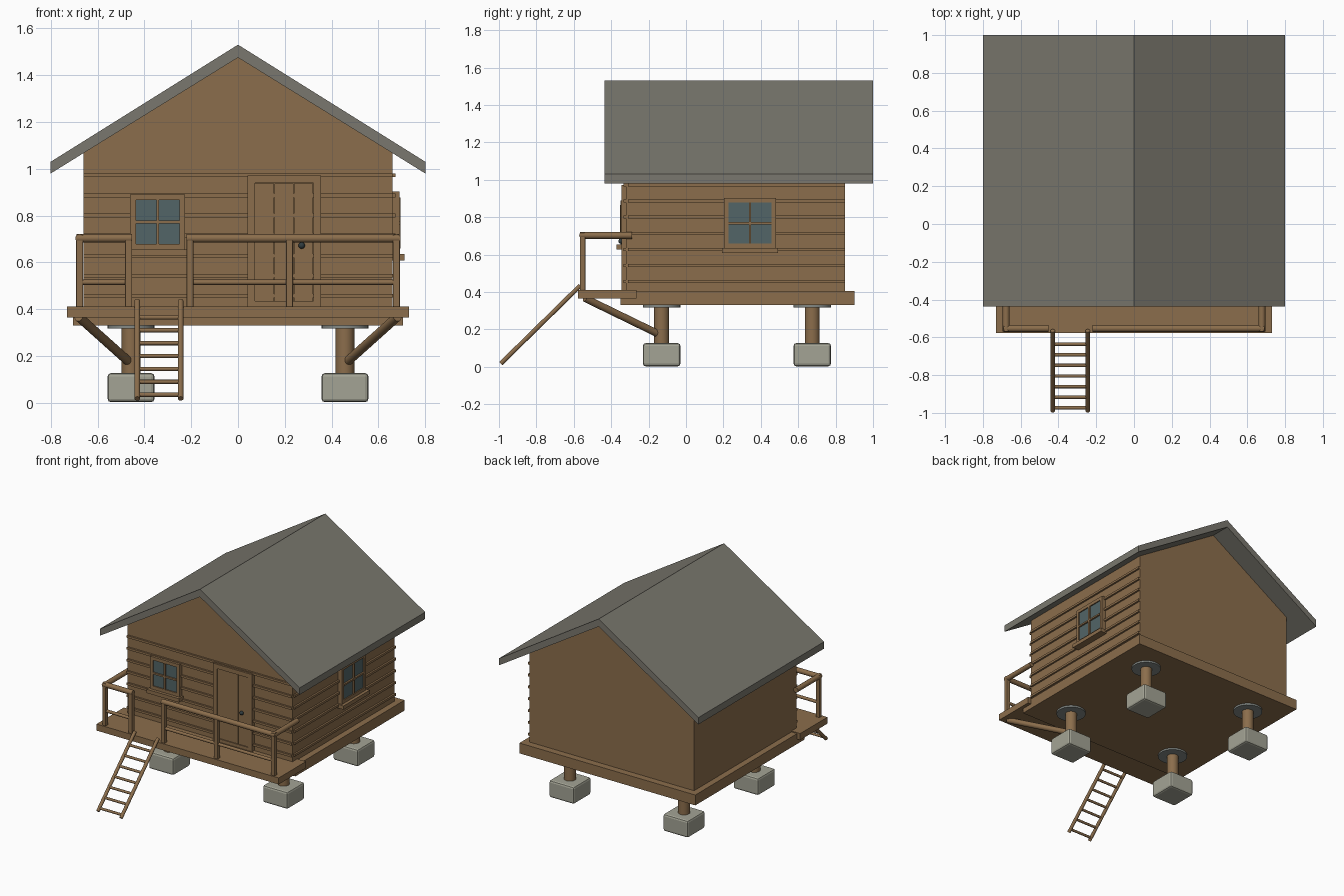
import bpy, math
from mathutils import Vector

if "Cube" in bpy.data.objects:
    bpy.data.objects.remove(bpy.data.objects["Cube"])


def material(name, r, g, b):
    m = bpy.data.materials.new(name)
    m.use_nodes = True
    m.diffuse_color = (r, g, b, 1)
    m.node_tree.nodes["Principled BSDF"].inputs["Base Color"].default_value = (r, g, b, 1)
    return m


WOOD = material("brown wood", 0.26, 0.155, 0.072)
ROOF = material("grey roofing", 0.195, 0.187, 0.156)
STONE = material("pale concrete", 0.37, 0.37, 0.30)
GLASS = material("blue grey glass", 0.085, 0.13, 0.135)
METAL = material("grey metal", 0.23, 0.25, 0.235)
DARK = material("dark metal", 0.03, 0.045, 0.05)


def box(name, x, y, z, mat=WOOD, bevel=0):
    """Box from (min, max) pairs on each axis."""
    bpy.ops.mesh.primitive_cube_add(size=1)
    ob = bpy.context.object
    ob.name = name
    ob.location = [(a + b) / 2 for a, b in (x, y, z)]
    for v in ob.data.vertices:
        v.co = [c * (b - a) for c, (a, b) in zip(v.co, (x, y, z))]
    ob.data.materials.append(mat)
    if bevel:
        mod = ob.modifiers.new("soft edges", "BEVEL")
        mod.width = bevel
        mod.segments = 2
    return ob


def rod(name, a, b, r, mat=WOOD, sides=16):
    """Round bar between two points."""
    a, b = Vector(a), Vector(b)
    bpy.ops.mesh.primitive_cylinder_add(vertices=sides, radius=r, depth=(b - a).length,
                                        location=(a + b) / 2)
    ob = bpy.context.object
    ob.name = name
    ob.rotation_euler = (b - a).to_track_quat("Z", "Y").to_euler()
    ob.data.materials.append(mat)
    bpy.ops.object.shade_smooth_by_angle(angle=math.radians(40))
    return ob


def prism(name, profile, y0, y1, mat):
    """Extrude an x-z outline along y."""
    n = len(profile)
    verts = [(x, y, z) for y in (y0, y1) for x, z in profile]
    faces = [list(range(n)), list(range(2 * n - 1, n - 1, -1))]
    faces += [[i, i + n, (i + 1) % n + n, (i + 1) % n] for i in range(n)]
    me = bpy.data.meshes.new(name)
    me.from_pydata(verts, [], faces)
    me.materials.append(mat)
    ob = bpy.data.objects.new(name, me)
    bpy.context.collection.objects.link(ob)
    return ob


# House body and roof
FRONT, BACK, SIDE = -0.32, 0.85, 0.66
prism("cabin_walls", [(-SIDE, 0.4), (SIDE, 0.4), (SIDE, 1.068), (0, 1.477), (-SIDE, 1.068)],
      FRONT, BACK, WOOD)
prism("roof", [(-0.8, 0.98), (0, 1.475), (0.8, 0.98), (0.8, 1.03), (0, 1.53), (-0.8, 1.03)],
      -0.437, 1.0, ROOF)

# Floor and porch deck
box("floor", (-0.705, 0.705), (-0.35, 0.9), (0.33, 0.405))
box("porch_deck", (-0.73, 0.73), (-0.577, -0.265), (0.365, 0.412))

# Horizontal siding strips on the front and the left side
for i in range(7):
    z = 0.457 + 0.0858 * i
    box("front_siding_strip", (-SIDE, SIDE), (FRONT - 0.013, FRONT + 0.01), (z - 0.008, z + 0.008))
    box("side_siding_strip", (SIDE - 0.01, SIDE + 0.013), (FRONT + 0.01, BACK), (z - 0.008, z + 0.008))


def window(name, place, c, w, z0, z1):
    """place(u range, outward range, z range) gives the three box ranges."""
    h, t, mid = w / 2, 0.024, (z0 + z1) / 2

    def part(label, u, d, z, mat=WOOD):
        box(name + "_" + label, *place(u, d, z), mat)
    for s in (-1, 1):
        u = sorted((c + s * h, c + s * (h - t)))
        part("jamb", u, (-0.01, 0.03), (z0, z1))
    for a in (z0, z1 - t):
        part("rail", (c - h, c + h), (-0.01, 0.03), (a, a + t))
    part("glass", (c - h + t, c + h - t), (-0.01, 0.022), (z0 + t, z1 - t), GLASS)
    part("mullion", (c - 0.006, c + 0.006), (0, 0.034), (z0 + t, z1 - t))
    part("crossbar", (c - h + t, c + h - t), (0, 0.034), (mid - 0.006, mid + 0.006))
    part("sill", (c - h - 0.012, c + h + 0.012), (-0.01, 0.052), (z0 - 0.027, z0))


window("front_window", lambda u, d, z: (u, (FRONT - d[1], FRONT - d[0]), z), -0.343, 0.235, 0.655, 0.89)
window("side_window", lambda u, d, z: ((SIDE + d[0], SIDE + d[1]), u, z), 0.342, 0.277, 0.635, 0.902)

# Door with frame, vertical boards and knob
for x in (0.04, 0.322):
    box("door_jamb", (x, x + 0.033), (FRONT - 0.024, FRONT), (0.41, 0.94))
box("door_lintel", (0.04, 0.355), (FRONT - 0.026, FRONT), (0.94, 0.972))
box("door_threshold", (0.073, 0.322), (FRONT - 0.024, FRONT), (0.41, 0.435))
for i in range(3):
    x = 0.073 + 0.083 * i
    box("door_board", (x, x + 0.081), (FRONT - 0.017, FRONT), (0.435, 0.938))
bpy.ops.mesh.primitive_uv_sphere_add(segments=16, ring_count=8, radius=0.014,
                                     location=(0.272, FRONT - 0.028, 0.672))
knob = bpy.context.object
knob.name = "door_knob"
knob.data.materials.append(DARK)
bpy.ops.object.shade_smooth()

# Stilts with concrete footings and metal plates, plus porch braces
for s in (-1, 1):
    x = s * 0.457
    for y in (-0.13, 0.675):
        box("footing", (x - 0.1, x + 0.1), (y - 0.1, y + 0.1), (0.003, 0.127), STONE, 0.014)
        rod("stilt", (x, y, 0.1), (x, y, 0.33), 0.04, sides=24)
        rod("stilt_plate", (x, y, 0.317), (x, y, 0.331), 0.1, METAL, 32)
    rod("porch_brace", (s * 0.46, -0.135, 0.17), (s * 0.68, -0.54, 0.367), 0.02)

# Porch railing
RAIL_Y, RAIL_Z = -0.553, 0.703
for x in (-0.677, -0.467, -0.205, 0.22, 0.677):
    box("railing_post", (x - 0.015, x + 0.015), (RAIL_Y - 0.015, RAIL_Y + 0.015), (0.41, RAIL_Z), bevel=0.004)
for a, b in ((-0.69, -0.452), (-0.22, 0.69)):
    rod("top_rail", (a, RAIL_Y, RAIL_Z), (b, RAIL_Y, RAIL_Z), 0.018)
    rod("lower_rail", (a + 0.015, RAIL_Y, 0.515), (b - 0.015, RAIL_Y, 0.515), 0.011)
for s in (-1, 1):
    rod("side_rail", (s * 0.677, RAIL_Y - 0.015, RAIL_Z), (s * 0.677, -0.29, RAIL_Z), 0.018)

# Ladder
foot, head = Vector((0, -0.99, 0.018)), Vector((0, -0.565, 0.435))
LEFT, RIGHT = Vector((-0.245, 0, 0)), Vector((-0.43, 0, 0))
for side in (LEFT, RIGHT):
    rod("ladder_stile", foot + side, head + side, 0.012)
for i in range(7):
    p = foot.lerp(head, 0.04 + 0.132 * i)
    rod("ladder_rung", p + LEFT, p + RIGHT, 0.009, sides=12)
